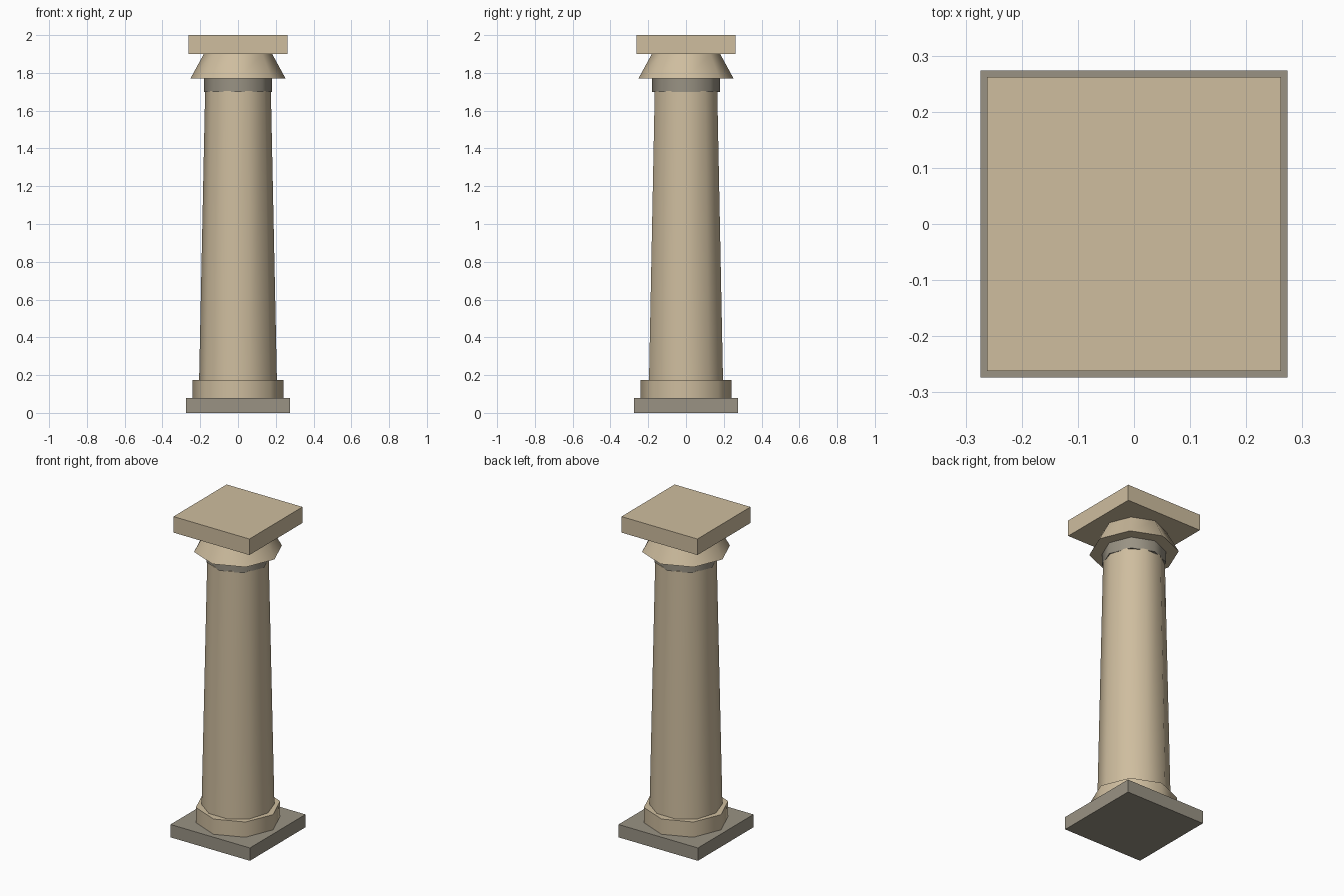
import bpy
import bmesh
from math import cos, sin, pi, radians

default = bpy.data.objects.get("Cube")
if default:
    bpy.data.objects.remove(default, do_unlink=True)


def make_material(name, rgb):
    mat = bpy.data.materials.new(name)
    mat.use_nodes = True
    color = (*rgb, 1)
    mat.diffuse_color = color
    bsdf = next(n for n in mat.node_tree.nodes if n.type == 'BSDF_PRINCIPLED')
    bsdf.inputs["Base Color"].default_value = color
    bsdf.inputs["Roughness"].default_value = 0.8
    return mat


sandstone = make_material("warm sandstone", (0.62, 0.51, 0.345))
grey_stone = make_material("grey stone", (0.32, 0.29, 0.23))


def prism(name, sides, r_bottom, r_top, z_bottom, z_top, mat, start=0.0, smooth=True):
    """Closed frustum with its first corner at the start angle from +x."""
    bm = bmesh.new()
    rings = []
    for r, z in ((r_bottom, z_bottom), (r_top, z_top)):
        angles = [start + 2 * pi * i / sides for i in range(sides)]
        rings.append([bm.verts.new((r * cos(a), r * sin(a), z)) for a in angles])
    low, high = rings
    bm.faces.new(low[::-1])
    bm.faces.new(high)
    for i in range(sides):
        j = (i + 1) % sides
        bm.faces.new((low[i], low[j], high[j], high[i]))
    mesh = bpy.data.meshes.new(name)
    bm.to_mesh(mesh)
    bm.free()
    mesh.materials.append(mat)
    obj = bpy.data.objects.new(name, mesh)
    bpy.context.collection.objects.link(obj)
    if smooth:
        bpy.ops.object.select_all(action='DESELECT')
        obj.select_set(True)
        bpy.context.view_layer.objects.active = obj
        bpy.ops.object.shade_smooth_by_angle(angle=radians(50))
    return obj


def slab(name, half, z_bottom, z_top, mat):
    r = half * 2 ** 0.5
    return prism(name, 4, r, r, z_bottom, z_top, mat, start=pi / 4, smooth=False)


# Square plinth and octagonal base ring
slab("plinth", 0.274, 0, 0.08, grey_stone)
prism("base_ring", 8, 0.242, 0.242, 0.08, 0.175, sandstone)

# Tapering ten-sided shaft
prism("shaft", 10, 0.206, 0.174, 0.17, 1.705, sandstone)

# Neck band, capital that widens downward, and square top slab
prism("neck_band", 8, 0.181, 0.181, 1.70, 1.77, grey_stone)
prism("capital", 8, 0.252, 0.181, 1.77, 1.90, sandstone)
slab("top_slab", 0.262, 1.90, 2.0, sandstone)
